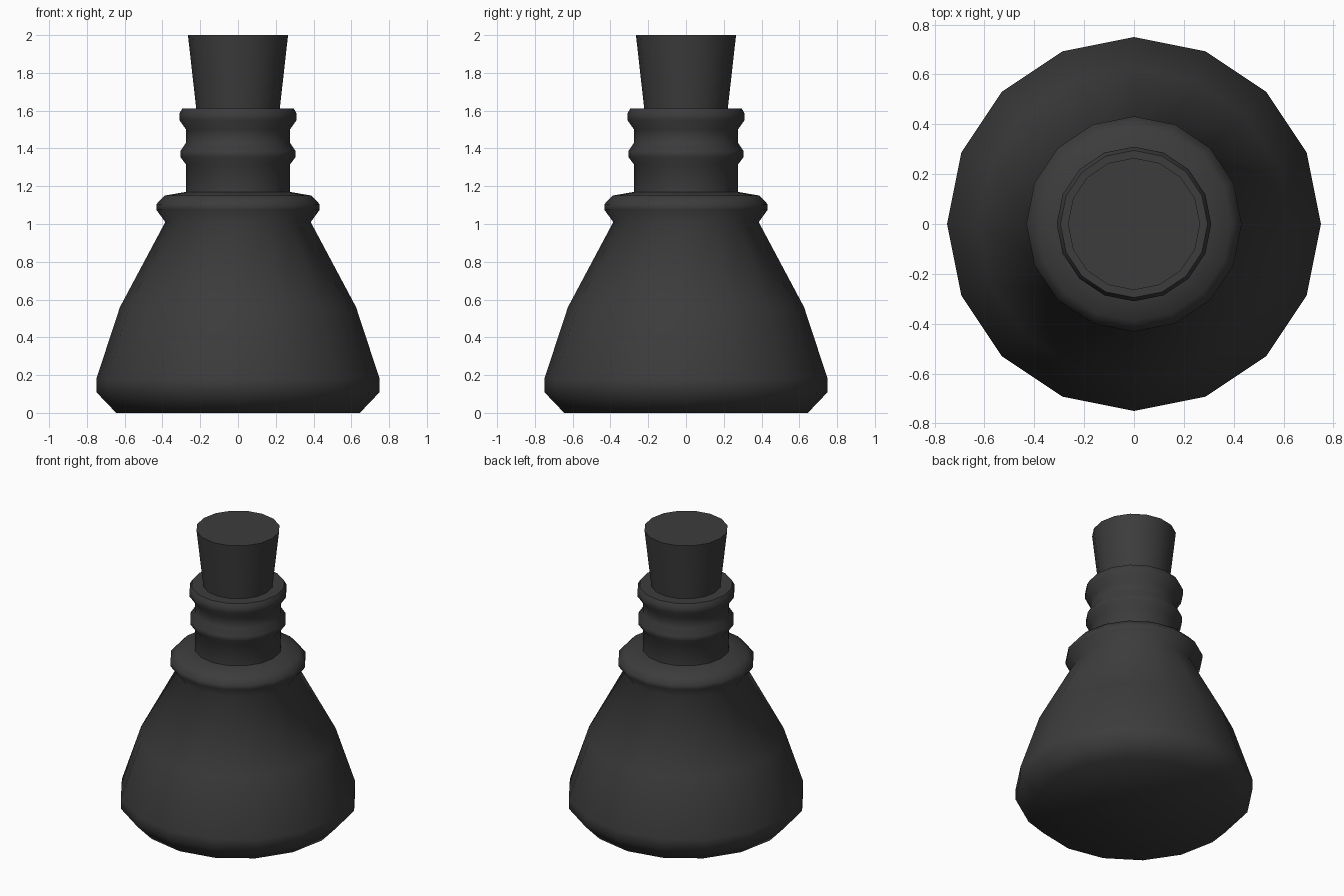
import bpy
import bmesh
import math

SIDES = 16

cube = bpy.data.objects.get("Cube")
if cube:
    bpy.data.objects.remove(cube)

charcoal = bpy.data.materials.new("charcoal")
charcoal.use_nodes = True
colour = (0.045, 0.045, 0.045, 1)
charcoal.diffuse_color = colour
charcoal.node_tree.nodes["Principled BSDF"].inputs["Base Color"].default_value = colour


def lathe(name, profile, smooth_angle):
    """Spin a (radius, height) profile around z and cap both ends."""
    bm = bmesh.new()
    rings = []
    for r, z in profile:
        ring = []
        for i in range(SIDES):
            a = math.tau * i / SIDES
            ring.append(bm.verts.new((r * math.cos(a), r * math.sin(a), z)))
        rings.append(ring)
    for low, high in zip(rings, rings[1:]):
        for i in range(SIDES):
            j = (i + 1) % SIDES
            bm.faces.new((low[i], low[j], high[j], high[i]))
    bm.faces.new(rings[0][::-1])
    bm.faces.new(rings[-1])
    mesh = bpy.data.meshes.new(name)
    bm.to_mesh(mesh)
    bm.free()
    mesh.materials.append(charcoal)
    obj = bpy.data.objects.new(name, mesh)
    bpy.context.collection.objects.link(obj)
    bpy.ops.object.select_all(action="DESELECT")
    obj.select_set(True)
    bpy.context.view_layer.objects.active = obj
    bpy.ops.object.shade_smooth_by_angle(angle=math.radians(smooth_angle))
    return obj


# Flask body with bevelled foot, tapering up to a rolled collar
lathe("flask_body", [(0.645, 0), (0.75, 0.11), (0.75, 0.18), (0.625, 0.56),
                     (0.385, 1.01), (0.432, 1.075), (0.432, 1.105),
                     (0.39, 1.15), (0.275, 1.17)], 65)

# Neck with a middle ring and a rounded lip
lathe("neck", [(0.275, 1.165), (0.275, 1.315), (0.305, 1.355), (0.305, 1.385),
               (0.275, 1.43), (0.275, 1.5), (0.31, 1.55), (0.31, 1.585),
               (0.295, 1.612)], 55)

# Tapered stopper
lathe("stopper", [(0.22, 1.6), (0.265, 2.0)], 40)
